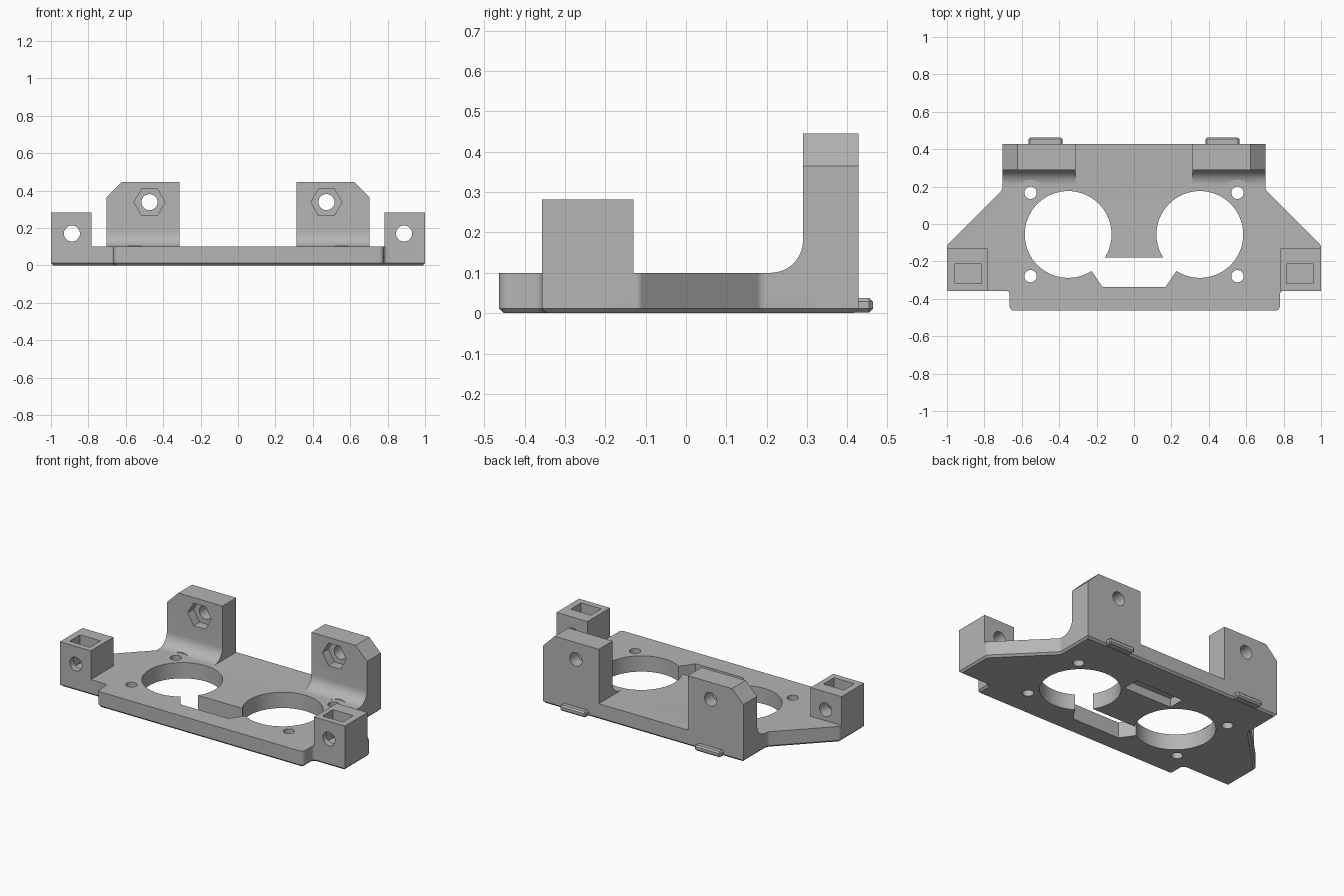
import bpy, bmesh, math
from mathutils import Vector

if "Cube" in bpy.data.objects:
    bpy.data.objects.remove(bpy.data.objects["Cube"])

grey = bpy.data.materials.new("plain grey")
grey.diffuse_color = (0.46, 0.46, 0.46, 1)
grey.use_nodes = True
grey.node_tree.nodes["Principled BSDF"].inputs["Base Color"].default_value = grey.diffuse_color


def prism(name, pts, axis, lo, hi, bottom_chamfer=0, edge_bevel=0):
    """Extrude a 2D profile along an axis from lo to hi."""
    place = {"x": lambda a, b, h: (h, a, b),
             "y": lambda a, b, h: (a, h, b),
             "z": lambda a, b, h: (a, b, h)}[axis]
    bm = bmesh.new()
    low = [bm.verts.new(place(a, b, lo)) for a, b in pts]
    high = [bm.verts.new(place(a, b, hi)) for a, b in pts]
    base = bm.faces.new(low)
    bm.faces.new(high)
    n = len(pts)
    for i in range(n):
        j = (i + 1) % n
        bm.faces.new((low[i], low[j], high[j], high[i]))
    bmesh.ops.recalc_face_normals(bm, faces=bm.faces)
    if bottom_chamfer:
        bmesh.ops.bevel(bm, geom=list(base.edges), offset=bottom_chamfer,
                        segments=1, affect='EDGES')
    if edge_bevel:
        bmesh.ops.bevel(bm, geom=list(bm.edges), offset=edge_bevel,
                        segments=1, affect='EDGES')
    mesh = bpy.data.meshes.new(name)
    bm.to_mesh(mesh)
    bm.free()
    mesh.materials.append(grey)
    ob = bpy.data.objects.new(name, mesh)
    bpy.context.collection.objects.link(ob)
    return ob


def ring(a, b, r, n=32):
    return [(a + r * math.cos(2 * math.pi * i / n),
             b + r * math.sin(2 * math.pi * i / n)) for i in range(n)]


def rect(a0, a1, b0, b1):
    return [(a0, b0), (a1, b0), (a1, b1), (a0, b1)]


def rounded(corners, steps=5):
    """Round each (x, y, radius) corner of an outline."""
    out = []
    for i, (x, y, r) in enumerate(corners):
        p = Vector((x, y))
        if not r:
            out.append((x, y))
            continue
        u = (Vector(corners[i - 1][:2]) - p).normalized()
        v = (Vector(corners[(i + 1) % len(corners)][:2]) - p).normalized()
        half = u.angle(v) / 2
        centre = p + (u + v).normalized() * (r / math.sin(half))
        s = p + u * (r / math.tan(half)) - centre
        e = p + v * (r / math.tan(half)) - centre
        for k in range(steps + 1):
            d = s.lerp(e, k / steps).normalized() * r + centre
            out.append((d.x, d.y))
    return out


def combine(target, part, operation):
    m = target.modifiers.new(part.name, 'BOOLEAN')
    m.object, m.operation, m.solver = part, operation, 'EXACT'
    bpy.context.view_layer.objects.active = target
    bpy.ops.object.modifier_apply(modifier=m.name)
    bpy.data.objects.remove(part)


# Base plate with chamfered underside
outline = rounded([
    (-0.665, -0.463, 0.025), (0.78, -0.463, 0.025), (0.78, -0.357, 0.02),
    (1, -0.357, 0), (1, -0.115, 0.02), (0.702, 0.185, 0.03),
    (0.702, 0.428, 0), (-0.702, 0.428, 0), (-0.702, 0.185, 0.03),
    (-1, -0.115, 0.02), (-1, -0.357, 0), (-0.665, -0.357, 0.02)])
body = prism("mounting_bracket", outline, "z", 0, 0.1, bottom_chamfer=0.012)

# Upright lug profile with a concave fillet at its foot
lug = [(0.428, 0.04), (0.428, 0.445), (0.29, 0.445)]
lug += [(0.21 + 0.08 * math.cos(t), 0.18 + 0.08 * math.sin(t))
        for t in [-math.pi / 2 * k / 10 for k in range(11)]]
lug += [(0.21, 0.04)]

for s in (-1, 1):
    span = lambda a, b: sorted((s * a, s * b))
    # Rear lug, corner box and rear tab
    lug_part = prism("rear_lug", lug, "x", *span(0.312, 0.702))
    combine(lug_part, prism("lug_corner_cut", [
        (s * 0.622, 0.445), (s * 0.622, 0.5), (s * 0.8, 0.5),
        (s * 0.8, 0.267)], "y", 0.1, 0.6), 'DIFFERENCE')
    combine(body, lug_part, 'UNION')
    combine(body, prism("corner_box", rect(*span(0.783, 1), -0.357, -0.13),
                        "z", 0.04, 0.282), 'UNION')
    combine(body, prism("rear_tab", rect(*span(0.382, 0.564), 0.4, 0.463),
                        "z", 0.002, 0.038, edge_bevel=0.009), 'UNION')

cutters = []
for s in (-1, 1):
    span = lambda a, b: sorted((s * a, s * b))
    # Large round openings and their four screw holes
    cutters.append(prism("round_opening", ring(s * 0.352, -0.056, 0.232, 72),
                         "z", -0.1, 0.2))
    for y in (0.167, -0.279):
        cutters.append(prism("screw_hole", ring(s * 0.553, y, 0.033, 24),
                             "z", -0.1, 0.2))
    cutters.append(prism("screw_head_relief", ring(s * 0.553, 0.167, 0.07),
                         "z", 0.1, 0.25))
    # Lug bolt hole with hexagonal nut recess
    cutters.append(prism("lug_bolt_hole", ring(s * 0.473, 0.338, 0.043),
                         "y", 0.1, 0.6))
    cutters.append(prism("hex_recess", ring(s * 0.473, 0.338, 0.083, 6),
                         "y", 0.15, 0.35))
    # Corner box bolt hole and nut slot
    cutters.append(prism("box_bolt_hole", ring(s * 0.888, 0.17, 0.043),
                         "y", -0.6, 0.0))
    cutters.append(prism("nut_slot", rect(*span(0.816, 0.958), -0.318, -0.213),
                         "z", 0.103, 0.4))
# Opening joining the two round holes, and the pocket under the plate
cutters.append(prism("joining_opening", rounded([
    (-0.155, -0.179, 0), (-0.168, -0.337, 0), (0.168, -0.337, 0),
    (0.228, -0.25, 0), (0.25, -0.179, 0), (-0.25, -0.179, 0),
    (-0.228, -0.25, 0)][1:]), "z", -0.1, 0.2))
cutters.append(prism("underside_pocket", rect(-0.17, 0.17, 0.12, 0.225),
                     "z", -0.1, 0.055))
for c in cutters:
    combine(body, c, 'DIFFERENCE')

# Smooth round walls, keep hard edges
bpy.ops.object.select_all(action='DESELECT')
body.select_set(True)
bpy.context.view_layer.objects.active = body
bpy.ops.object.shade_smooth_by_angle(angle=math.radians(30))
